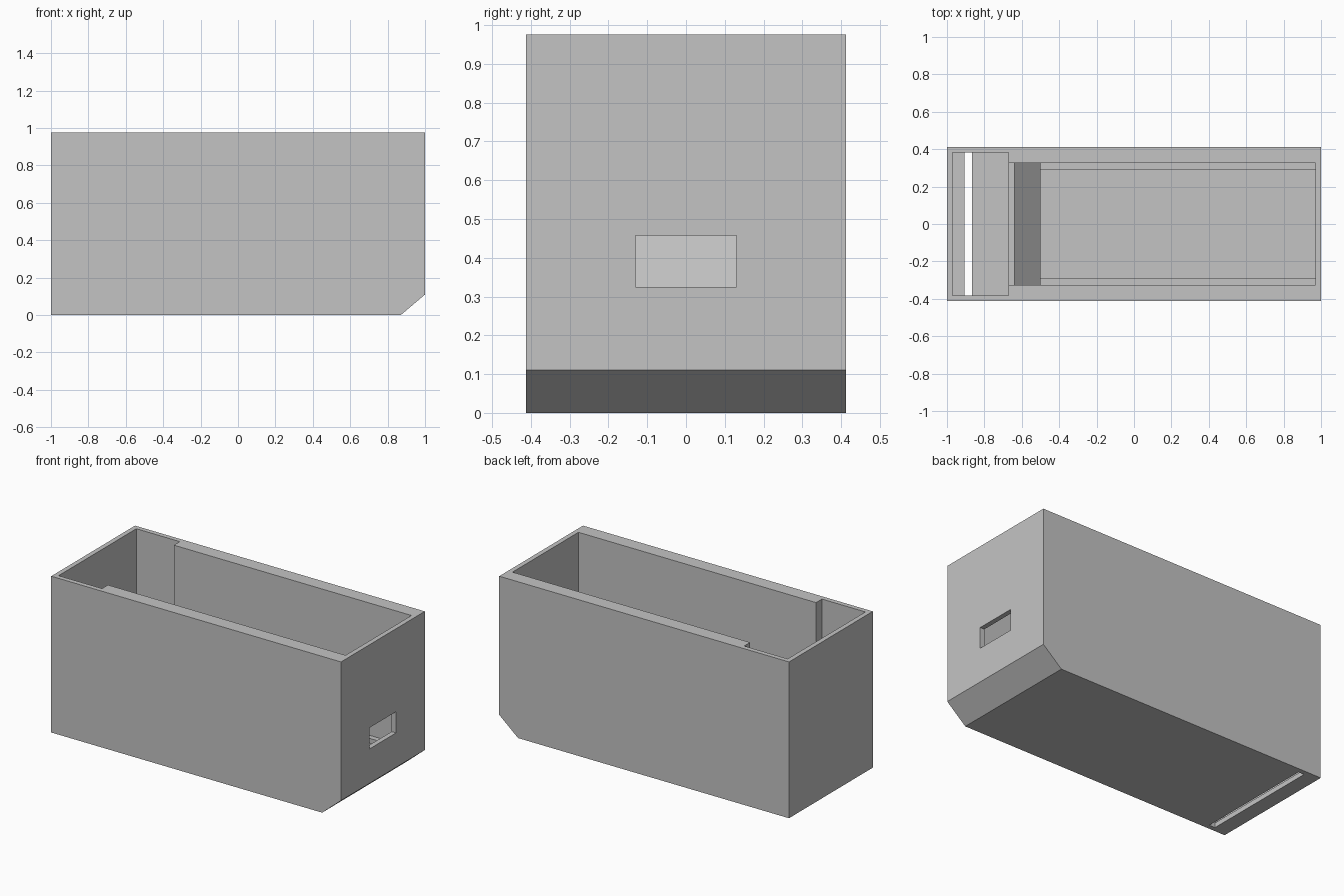
import bpy
import bmesh

cube = bpy.data.objects.get("Cube")
if cube:
    bpy.data.objects.remove(cube, do_unlink=True)

grey = bpy.data.materials.new("light_grey")
grey.use_nodes = True
grey.diffuse_color = (0.55, 0.55, 0.55, 1)
grey.node_tree.nodes["Principled BSDF"].inputs["Base Color"].default_value = (0.55, 0.55, 0.55, 1)


def prism(name, profile, half_width):
    """Extrude an x-z profile symmetrically along y."""
    bm = bmesh.new()
    face = bm.faces.new([bm.verts.new((x, -half_width, z)) for x, z in profile])
    new = bmesh.ops.extrude_face_region(bm, geom=[face])["geom"]
    moved = [v for v in new if isinstance(v, bmesh.types.BMVert)]
    bmesh.ops.translate(bm, verts=moved, vec=(0, 2 * half_width, 0))
    bmesh.ops.recalc_face_normals(bm, faces=bm.faces)
    mesh = bpy.data.meshes.new(name)
    bm.to_mesh(mesh)
    bm.free()
    mesh.materials.append(grey)
    obj = bpy.data.objects.new(name, mesh)
    bpy.context.collection.objects.link(obj)
    return obj


def block(name, x0, x1, z0, z1, half_width):
    return prism(name, [(x0, z0), (x1, z0), (x1, z1), (x0, z1)], half_width)


def cut(target, cutter):
    """Subtract the cutter, then discard it."""
    cutter.hide_render = True
    mod = target.modifiers.new(cutter.name, "BOOLEAN")
    mod.operation = "DIFFERENCE"
    mod.solver = "EXACT"
    mod.object = cutter
    bpy.context.view_layer.objects.active = target
    bpy.ops.object.modifier_apply(modifier=mod.name)
    bpy.data.objects.remove(cutter, do_unlink=True)


TOP = 0.975
OPEN = 1.2     # cutters rise past the open top
FLOOR = 0.12
LEDGE = 0.15

# Outer body with the sloped lower corner
body = prism("box_body", [(-1, 0), (0.87, 0), (1, 0.11), (1, TOP), (-1, TOP)], 0.413)

# Main chamber, with a low partition and a sloped face on its left side
cut(body, prism("main_chamber", [
    (-0.8, 0.47), (-0.64, 0.47), (-0.5, 0.32), (-0.5, LEDGE),
    (0.97, LEDGE), (0.97, OPEN), (-0.8, OPEN)], 0.325))

# Sunken floor between two side ledges
cut(body, block("floor_trough", -0.5, 0.97, FLOOR, 0.3, 0.292))

# Wider end chamber and the slot through its floor
cut(body, block("end_chamber", -0.97, -0.67, 0.03, OPEN + 0.1, 0.383))
cut(body, block("floor_slot", -0.905, -0.865, -0.1, 0.2, 0.383))

# Window in the end wall
cut(body, block("end_window", 0.8, 1.1, 0.325, 0.457, 0.13))
